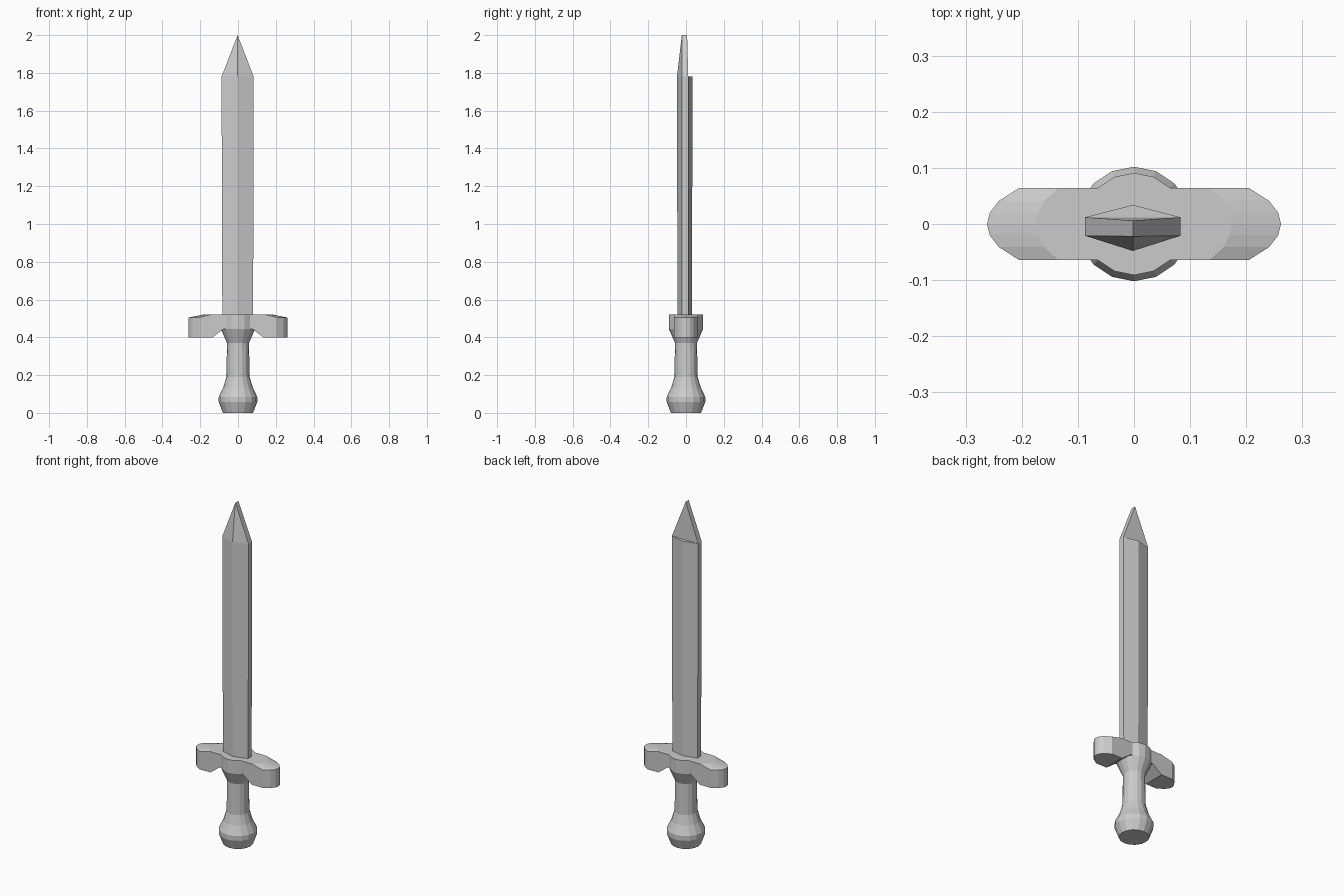
import bpy
from math import sin, cos, pi
import bmesh

if "Cube" in bpy.data.objects:
    bpy.data.objects.remove(bpy.data.objects["Cube"])


def make(name, verts, faces):
    mesh = bpy.data.meshes.new(name)
    bm = bmesh.new()
    vs = [bm.verts.new(v) for v in verts]
    for f in faces:
        bm.faces.new([vs[i] for i in f])
    bmesh.ops.recalc_face_normals(bm, faces=bm.faces)
    bm.to_mesh(mesh)
    bm.free()
    ob = bpy.data.objects.new(name, mesh)
    bpy.context.collection.objects.link(ob)
    return ob


def bridge(rings, n):
    """Quads joining consecutive closed rings of n points."""
    return [(r * n + i, r * n + (i + 1) % n, (r + 1) * n + (i + 1) % n, (r + 1) * n + i)
            for r in range(rings - 1) for i in range(n)]


# Grip, pommel and round collar: one turned 16-sided profile (radius, z)
N = 16
profile = [(0.08, 0), (0.102, 0.058), (0.102, 0.085), (0.078, 0.135), (0.062, 0.19),
           (0.058, 0.37), (0.091, 0.445), (0.091, 0.522)]
verts = [(r * cos(2 * pi * i / N), r * sin(2 * pi * i / N), z)
         for r, z in profile for i in range(N)]
last = (len(profile) - 1) * N
make("grip", verts, bridge(len(profile), N) + [range(N), range(last, last + N)])

# Crossguard: side profile lofted across the depth, with rounded ends
half = [(0.205, 0.135, 0.064), (0.241, 0.16, 0.041), (0.257, 0.17, 0.02)]  # end x, crest x, y
stations = ([(e, c, -y) for e, c, y in half] + [(0.262, 0.175, 0)] + half[::-1])
verts = []
for end, crest, y in stations:
    right = [(crest, 0.522), (end, 0.505), (end, 0.4), (0.135, 0.4), (0.075, 0.445)]
    ring = right + [(-x, z) for x, z in reversed(right)]
    verts += [(x, y, z) for x, z in ring]
n = 10
last = (len(stations) - 1) * n
make("crossguard", verts, bridge(len(stations), n) + [range(n), range(last, last + n)])

# Blade: six-sided section with ridges front and back
verts = []
for z, l, r, front, back in [(0.5, -0.083, 0.08, -0.045, 0.032), (1.78, -0.087, 0.083, -0.048, 0.034)]:
    verts += [(l, -0.021, z), (-0.002, front, z), (r, -0.021, z),
              (r, 0.012, z), (-0.002, back, z), (l, 0.012, z)]
verts += [(-0.002, -0.022, 2.0), (-0.002, 0.006, 2.0)]
faces = bridge(2, 6) + [range(6)]
# point: sloped front, flat back, with a small step where the back ridge stops
faces += [(6, 7, 12), (7, 8, 12), (8, 9, 13, 12), (11, 6, 12, 13), (9, 11, 13), (9, 10, 11)]
make("blade", verts, faces)
